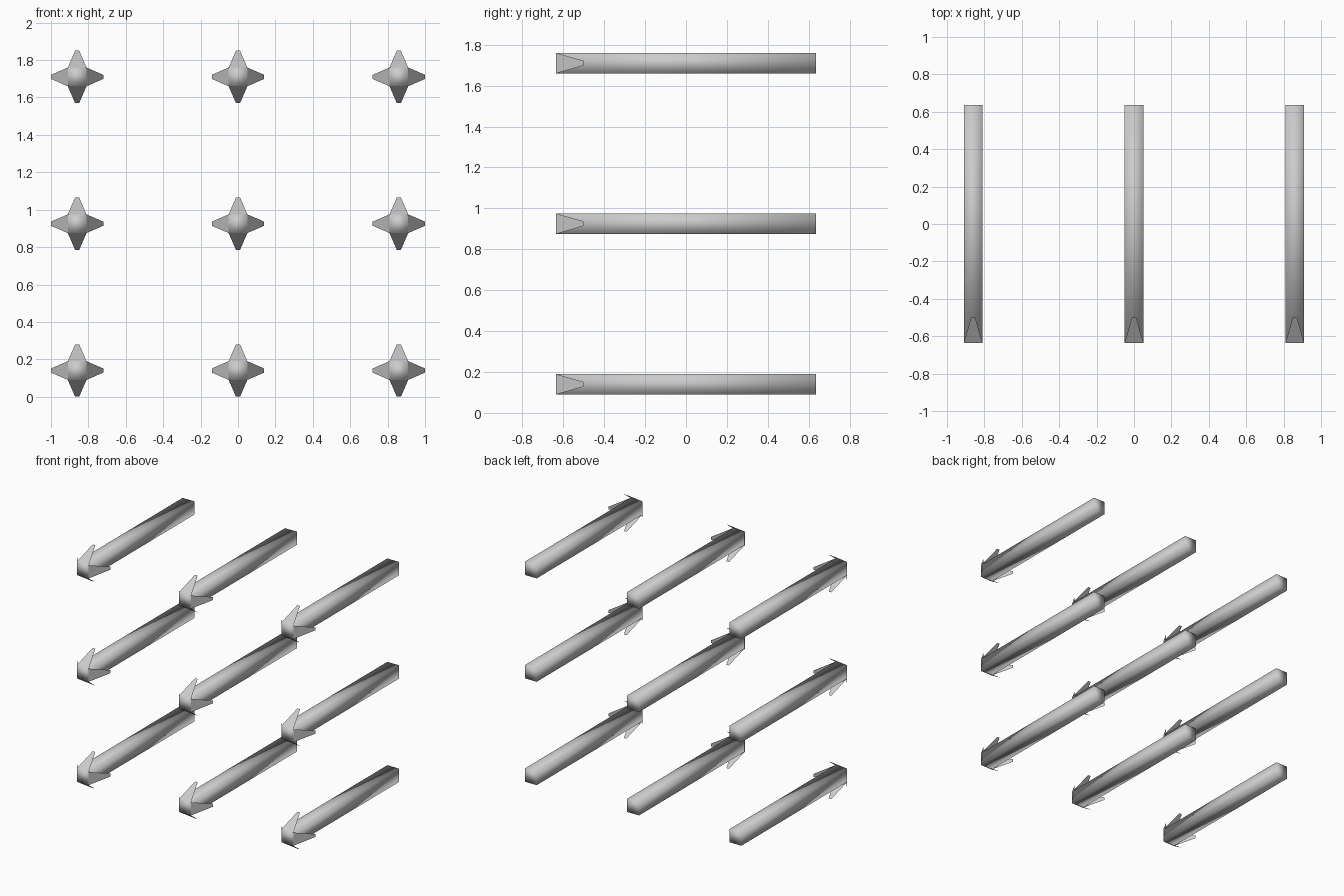
import bpy
import bmesh
from math import pi
from mathutils import Matrix, Vector

default_cube = bpy.data.objects.get("Cube")
if default_cube:
    bpy.data.objects.remove(default_cube, do_unlink=True)

HALF = 0.05          # half thickness of a bar
LENGTH = 1.27
REACH = 0.14         # barb tip distance from the bar axis
TIP = 0.011          # half width of a barb tip
SPACING_X, SPACING_Z = 0.86, 0.785

grey = bpy.data.materials.new("plain_grey")
grey.use_nodes = True
colour = (0.6, 0.6, 0.6, 1)
grey.diffuse_color = colour
grey.node_tree.nodes["Principled BSDF"].inputs["Base Color"].default_value = colour


def barbed_bar_mesh():
    bm = bmesh.new()
    # Square bar along y
    bmesh.ops.create_cube(bm, size=1, matrix=Matrix.Diagonal((2 * HALF, LENGTH, 2 * HALF, 1)))
    # Four thin barbs hinged on the front edges, swept back and outward
    front = -LENGTH / 2
    profile = [(-HALF, front, HALF), (HALF, front, HALF),
               (TIP, front + 0.135, REACH), (-TIP, front + 0.135, REACH)]
    for i in range(4):
        turn = Matrix.Rotation(i * pi / 2, 3, 'Y')
        bm.faces.new([bm.verts.new(turn @ Vector(p)) for p in profile])
    # Soft shading across each bar
    for face in bm.faces:
        face.smooth = True
    mesh = bpy.data.meshes.new("barbed_bar")
    bm.to_mesh(mesh)
    bm.free()
    mesh.materials.append(grey)
    return mesh


# Three by three grid of bars
mesh = barbed_bar_mesh()
for row, level in enumerate(("lower", "middle", "upper")):
    for column, side in enumerate(("right", "centre", "left")):
        bar = bpy.data.objects.new(f"{level}_{side}_barbed_bar", mesh)
        bar.location = ((column - 1) * SPACING_X, 0, REACH + row * SPACING_Z)
        bpy.context.collection.objects.link(bar)
